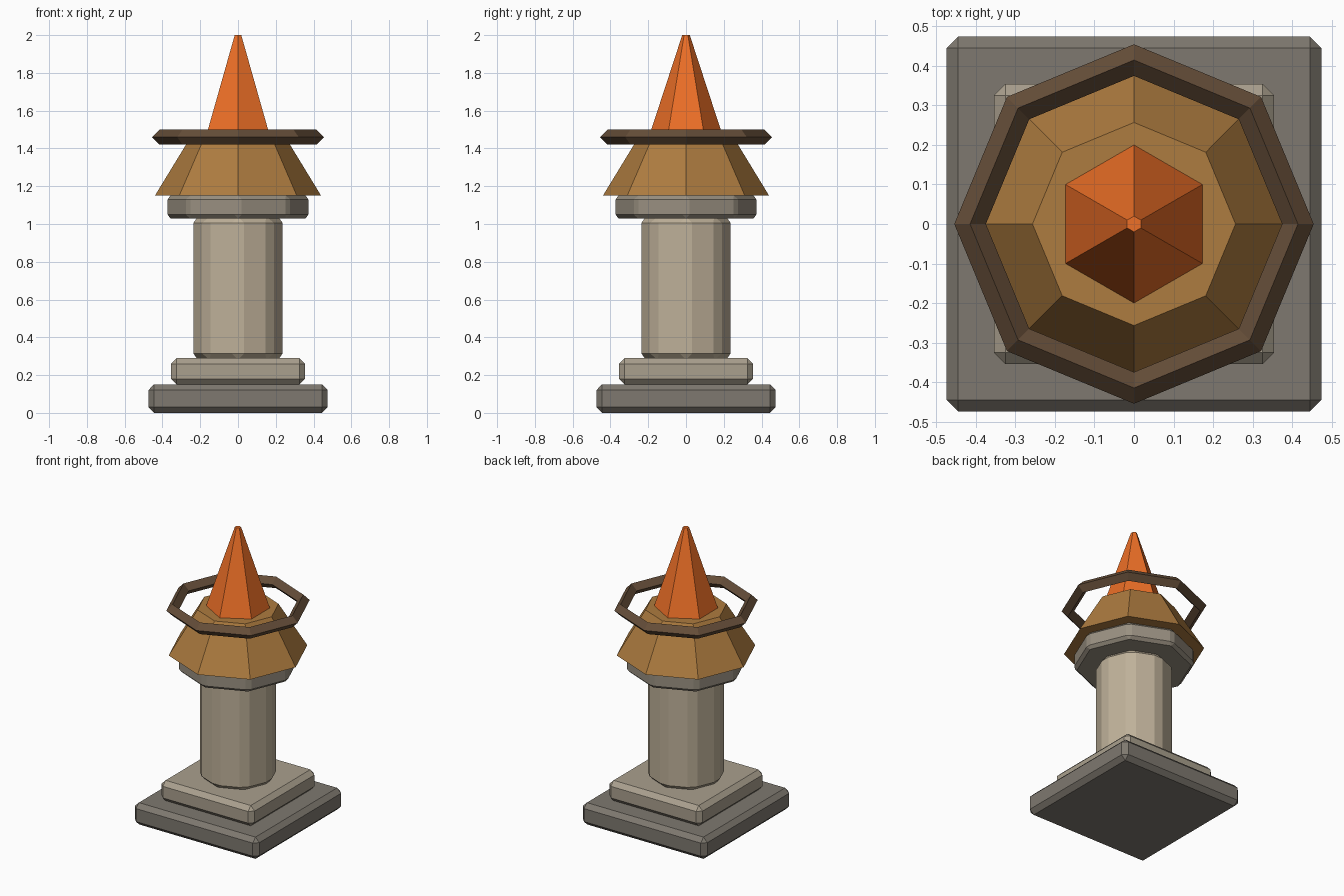
import bpy

if "Cube" in bpy.data.objects:
    bpy.data.objects.remove(bpy.data.objects["Cube"])


def finish(name, color, bevel=0.0):
    """Name the active object, colour it and chamfer its edges."""
    ob = bpy.context.object
    ob.name = name
    mat = bpy.data.materials.new(name + "_material")
    mat.diffuse_color = (*color, 1.0)
    mat.use_nodes = True
    mat.node_tree.nodes["Principled BSDF"].inputs["Base Color"].default_value = mat.diffuse_color
    ob.data.materials.append(mat)
    if bevel:
        mod = ob.modifiers.new("chamfer", 'BEVEL')
        mod.width = bevel
        mod.segments = 1
        mod.limit_method = 'ANGLE'
        mod.angle_limit = 0.5
    return ob


def slab(name, half, z0, z1, color, bevel):
    bpy.ops.mesh.primitive_cube_add(size=1, location=(0, 0, (z0 + z1) / 2))
    ob = finish(name, color, bevel)
    for v in ob.data.vertices:
        v.co.x *= 2 * half
        v.co.y *= 2 * half
        v.co.z *= z1 - z0


def frustum(name, sides, r0, r1, z0, z1, color, bevel=0.0):
    bpy.ops.mesh.primitive_cone_add(vertices=sides, radius1=r0, radius2=r1,
                                    depth=z1 - z0, location=(0, 0, (z0 + z1) / 2))
    finish(name, color, bevel)


# Square stepped base
slab("base_plinth", 0.475, 0.0, 0.15, (0.21, 0.19, 0.16), 0.03)
slab("base_step", 0.355, 0.15, 0.29, (0.40, 0.35, 0.27), 0.03)

# Octagonal column and capital
frustum("column", 8, 0.25, 0.25, 0.28, 1.04, (0.52, 0.44, 0.32), 0.035)
frustum("capital", 8, 0.38, 0.38, 1.03, 1.15, (0.32, 0.28, 0.22), 0.02)

# Flared brazier bowl and six-sided flame
frustum("brazier", 8, 0.44, 0.257, 1.15, 1.45, (0.42, 0.20, 0.05))
frustum("flame", 6, 0.2, 0.02, 1.45, 2.0, (0.85, 0.16, 0.02))

# Octagonal ring with a diamond cross-section
bpy.ops.mesh.primitive_torus_add(major_segments=8, minor_segments=4,
                                 major_radius=0.415, minor_radius=0.04,
                                 location=(0, 0, 1.46))
finish("ring", (0.13, 0.075, 0.04))
